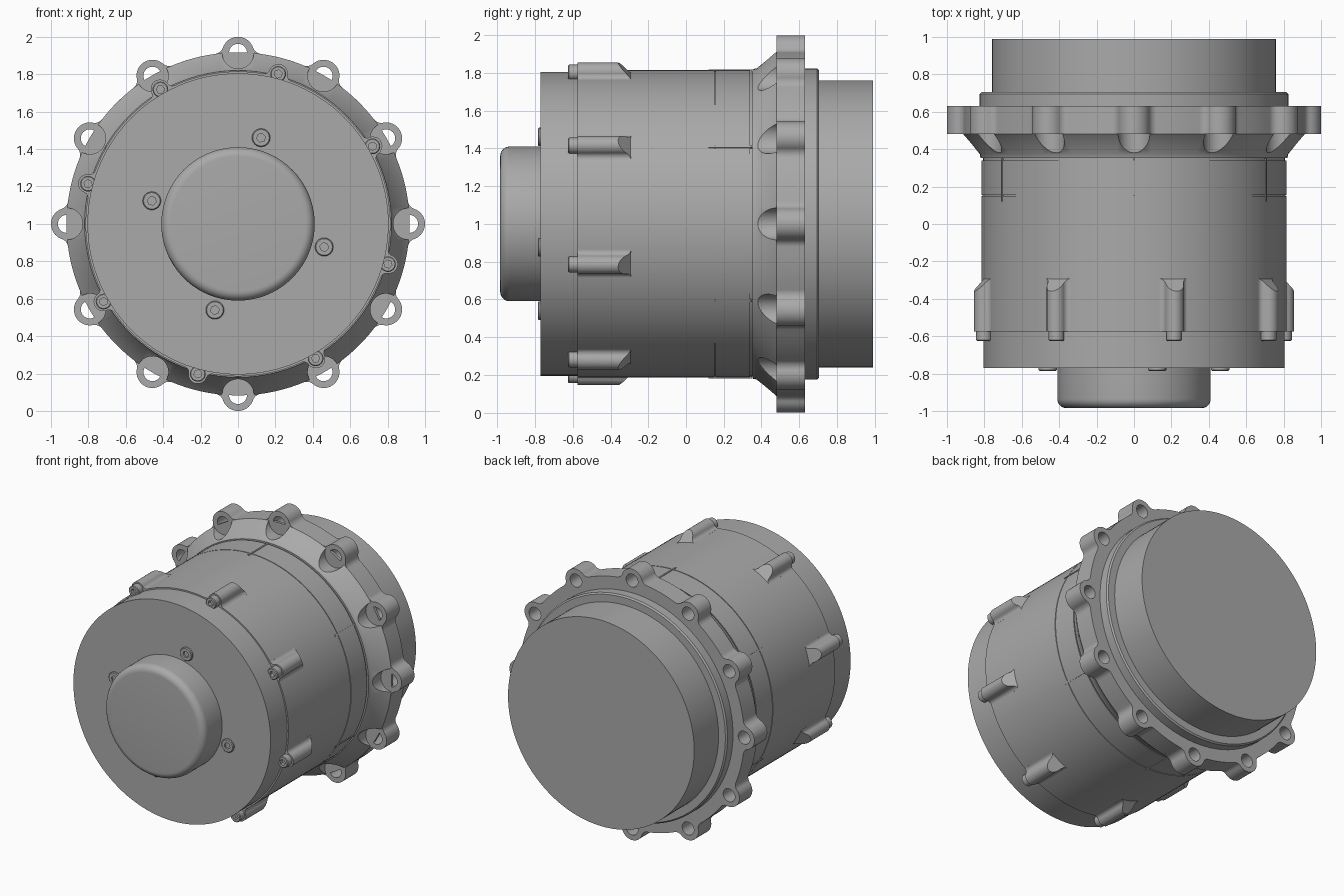
import bpy, bmesh, math
from math import cos, sin, radians, tau

cube = bpy.data.objects.get("Cube")
if cube:
    bpy.data.objects.remove(cube, do_unlink=True)

grey = bpy.data.materials.new("metal_grey")
grey.use_nodes = True
colour = (0.4, 0.4, 0.4, 1)
grey.diffuse_color = colour
grey.node_tree.nodes["Principled BSDF"].inputs["Base Color"].default_value = colour

AXIS_Z = 1.0


def loft(bm, rings):
    """Skin a list of equal point loops and close both ends."""
    loops = [[bm.verts.new(p) for p in ring] for ring in rings]
    n = len(loops[0])
    for a, b in zip(loops, loops[1:]):
        for i in range(n):
            j = (i + 1) % n
            bm.faces.new((a[i], a[j], b[j], b[i]))
    bm.faces.new(loops[0])
    bm.faces.new(loops[-1])


def revolve(bm, profile, centre=(0, 0), seg=120, turn=0.0):
    """Turn (y, radius) points about an axis parallel to y."""
    loft(bm, [[(centre[0] + r * cos(turn + tau * i / seg), y,
                AXIS_Z + centre[1] + r * sin(turn + tau * i / seg))
               for i in range(seg)] for y, r in profile])


def polar(r, degrees):
    return r * cos(radians(degrees)), r * sin(radians(degrees))


def finish(name, bm, smooth=True):
    bmesh.ops.recalc_face_normals(bm, faces=bm.faces)
    mesh = bpy.data.meshes.new(name)
    bm.to_mesh(mesh)
    bm.free()
    mesh.materials.append(grey)
    ob = bpy.data.objects.new(name, mesh)
    bpy.context.collection.objects.link(ob)
    if smooth:
        shade(ob)
    return ob


def activate(ob):
    bpy.ops.object.select_all(action='DESELECT')
    ob.select_set(True)
    bpy.context.view_layer.objects.active = ob


def shade(ob):
    activate(ob)
    bpy.ops.object.shade_smooth_by_angle(angle=radians(30))


def turned(name, profile):
    bm = bmesh.new()
    revolve(bm, profile)
    return finish(name, bm)


def repeated(name, profile, radius, angles, seg=24):
    """One mesh holding a turned shape at each angle round the axis."""
    bm = bmesh.new()
    for a in angles:
        revolve(bm, profile, polar(radius, a), seg, radians(a))
    return finish(name, bm)


def cut(ob, cutter):
    cutter.hide_render = True
    mod = ob.modifiers.new("cut", 'BOOLEAN')
    mod.operation, mod.solver, mod.object = 'DIFFERENCE', 'EXACT', cutter
    activate(ob)
    bpy.ops.object.modifier_apply(modifier=mod.name)
    bpy.data.objects.remove(cutter, do_unlink=True)
    shade(ob)


def lug_outline(disc, centre, radius, fillet, steps=10):
    """Round lug on the +x side of a disc, blended into the rim by fillets."""
    far = disc + fillet
    base = math.acos((far ** 2 + centre ** 2 - (radius + fillet) ** 2) / (2 * centre * far))
    fx, fy = far * cos(base), far * sin(base)
    lean = math.atan2(fy, fx - centre)
    half = [(centre + radius * cos(lean * i / steps), radius * sin(lean * i / steps))
            for i in range(steps + 1)]
    for i in range(1, steps + 1):
        t = math.pi + lean + (base - lean) * i / steps
        half.append((fx + fillet * cos(t), fy + fillet * sin(t)))
    return [(x, -y) for x, y in reversed(half)] + half[1:], base


def spin(x, y, degrees):
    c, s = cos(radians(degrees)), sin(radians(degrees))
    return x * c - y * s, x * s + y * c


flange_angles = range(0, 360, 30)
lug_angles = range(30, 390, 45)
cap_angles = range(75, 435, 90)

# Front cap with a rounded rim and a small notch
cap_r, bevel = 0.41, 0.05
rim = [(-0.985 + bevel * (1 - sin(t)), cap_r - bevel * (1 - cos(t)))
       for t in (math.pi / 2 * (1 - i / 8) for i in range(9))]
cap = turned("front_cap", rim + [(-0.76, cap_r)])
cut(cap, repeated("notch_cutter", [(-1.1, 0.035), (-0.93, 0.035)], 0.425, [210], 3))

# Housing barrels
turned("front_plate", [(-0.77, 0.805), (-0.57, 0.805)])
turned("main_body", [(-0.575, 0.815), (0.15, 0.815), (0.15, 0.81), (0.156, 0.81),
                     (0.156, 0.815), (0.34, 0.815), (0.34, 0.808), (0.37, 0.808)])
turned("rear_ring", [(0.62, 0.825), (0.695, 0.825), (0.705, 0.815)])
turned("rear_cylinder", [(0.69, 0.76), (0.99, 0.76)])

# Cone behind the flange, with a scoop in front of each bolt hole
cone = turned("flange_cone", [(0.352, 0.82), (0.375, 0.825), (0.48, 0.917), (0.5, 0.917)])
cut(cone, repeated("scoop_cutter", [(0.3, 0.085), (0.48, 0.085)], 0.915, flange_angles, 40))

# Mounting flange with twelve lugs and bolt holes
lug, base = lug_outline(0.917, 0.915, 0.085, 0.05)
outline = []
for a in flange_angles:
    outline += [spin(x, y, a) for x, y in lug]
    gap = radians(30) - 2 * base
    outline += [polar(0.917, a + math.degrees(base + gap * k / 6)) for k in range(1, 6)]
bm = bmesh.new()
loft(bm, [[(x, y, AXIS_Z + z) for x, z in outline] for y in (0.48, 0.63)])
flange = finish("mounting_flange", bm)
cut(flange, repeated("hole_cutter", [(0.4, 0.048), (0.7, 0.048)], 0.915, flange_angles, 32))

# Screw lugs on the body, sloping down to the barrel at the back
boss, _ = lug_outline(0.815, 0.833, 0.05, 0.03)
boss = boss + [(0.77, boss[-1][1]), (0.77, boss[0][1])]
bm = bmesh.new()
for a in lug_angles:
    front, back = [], []
    for d, t in boss:
        x, z = spin(d, t, a)
        front.append((x, -0.575, AXIS_Z + z))
        back.append((x, -0.295 - 0.95 * (d - 0.815), AXIS_Z + z))
    loft(bm, [front, back])
finish("body_lugs", bm)

# Thin ribs along the body near the flange
bm = bmesh.new()
for a in range(30, 390, 60):
    section = [(0.80, -0.006), (0.819, -0.006), (0.819, 0.006), (0.80, 0.006)]
    loft(bm, [[(x, y, AXIS_Z + z) for x, z in (spin(d, t, a) for d, t in section)]
              for y in (0.12, 0.35)])
finish("body_ribs", bm, smooth=False)

# Socket screws on the lugs and around the cap
screws = repeated("lug_screws", [(-0.625, 0.037), (-0.62, 0.042), (-0.56, 0.042)], 0.83, lug_angles)
cut(screws, repeated("socket_cutter", [(-0.7, 0.022), (-0.6, 0.022)], 0.83, lug_angles, 6))
screws = repeated("cap_screws", [(-0.785, 0.044), (-0.78, 0.049), (-0.76, 0.049)], 0.477, cap_angles)
cut(screws, repeated("socket_cutter", [(-0.8, 0.024), (-0.772, 0.024)], 0.477, cap_angles, 6))
